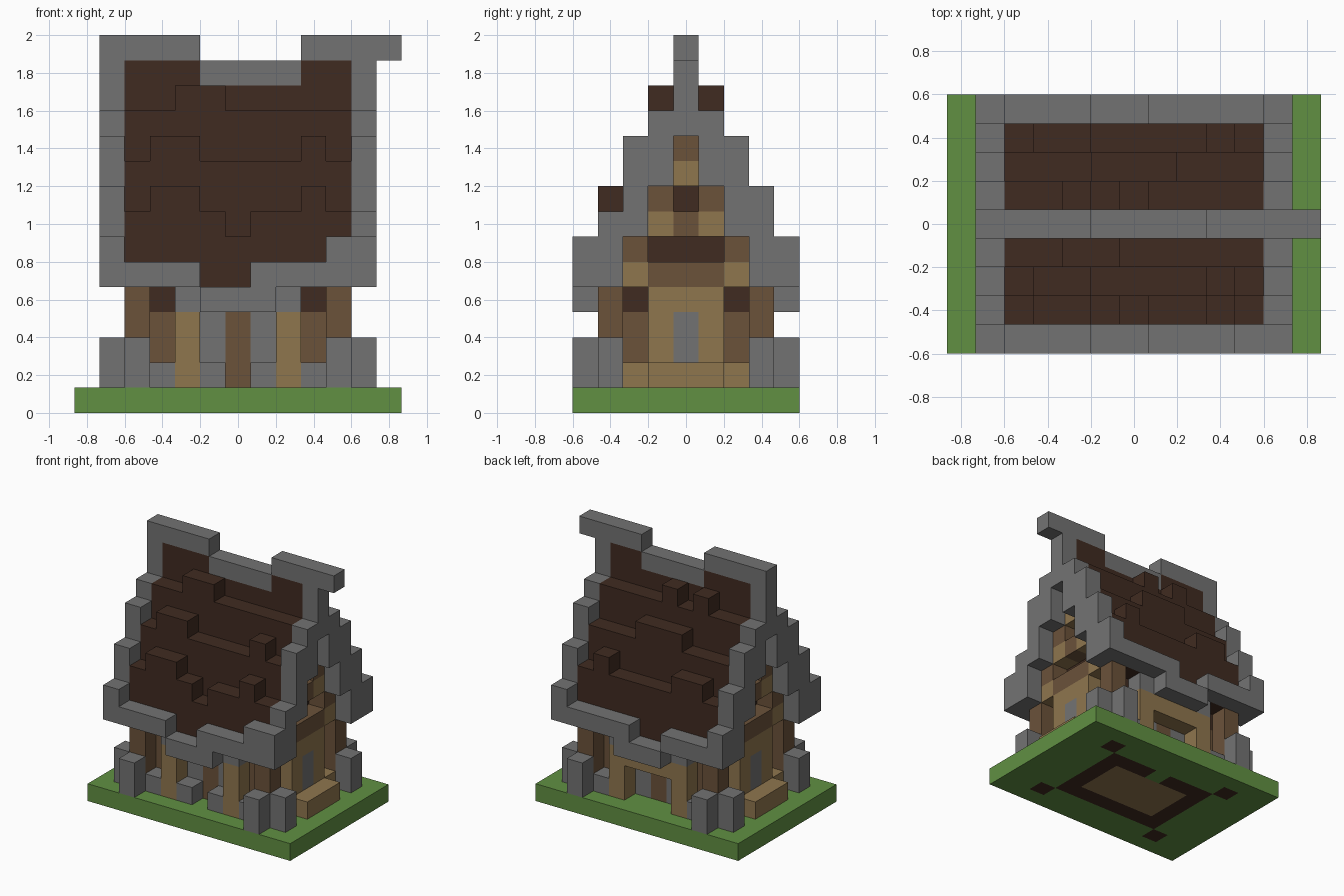
import bpy
import bmesh
from mathutils import Vector

if "Cube" in bpy.data.objects:
    bpy.data.objects.remove(bpy.data.objects["Cube"])

UNIT = 2 / 15  # edge of one block
cells = {}     # block position -> part name


def material(name, rgb):
    mat = bpy.data.materials.new(name)
    mat.use_nodes = True
    mat.diffuse_color = (*rgb, 1)
    mat.node_tree.nodes["Principled BSDF"].inputs["Base Color"].default_value = (*rgb, 1)
    return mat


grass = material("grass_green", (.119, .279, .055))
stone = material("stone_grey", (.171, .171, .171))
shingle = material("dark_brown", (.051, .024, .015))
timber = material("timber_brown", (.147, .084, .042))
plank = material("plank_tan", (.275, .181, .076))

PARTS = {
    "lawn": grass, "foundation": shingle, "floor": plank,
    "corner_stones": stone, "wall_stones": stone, "window_panes": stone, "door": stone,
    "corner_posts": timber, "timber_frame": timber, "plank_walls": plank, "doorstep": plank,
    "shutters": shingle, "roof_shingles": shingle, "eaves": stone, "verge": stone,
    "ridge": stone,
}


def span(value):
    lo, hi = value if isinstance(value, tuple) else (value, value)
    return range(lo, hi + 1)


def fill(part, xs, ys, zs, mirror=""):
    """Fill a range of blocks, mirrored in the named axes."""
    for x in span(xs):
        for y in span(ys):
            for z in span(zs):
                for sx in ((1, -1) if "x" in mirror else (1,)):
                    for sy in ((1, -1) if "y" in mirror else (1,)):
                        cells[x * sx, y * sy, z] = part


# Ground slab with the footprint showing underneath
fill("lawn", (-6, 6), (-4, 4), 0)
fill("foundation", (-3, 3), (-2, 2), 0)
fill("foundation", 4, 3, 0, "xy")
fill("lawn", 0, 2, 0)
fill("floor", (-2, 2), (-1, 1), 0)

# Corner posts and the stones leaning on them
fill("corner_posts", 4, 3, (1, 4), "xy")
fill("corner_stones", 5, 3, (1, 2), "xy")
fill("corner_stones", 4, 4, (1, 2), "xy")

# Long walls
fill("timber_frame", 3, 2, (1, 6), "xy")
fill("plank_walls", 2, 2, (1, 4), "xy")
fill("timber_frame", (-2, 2), 2, (4, 6), "y")
fill("timber_frame", 0, 2, (1, 3), "y")
fill("wall_stones", 1, 2, 1, "xy")
fill("window_panes", 1, 2, (2, 3), "xy")
fill("plank_walls", 2, 3, (1, 3), "xy")
fill("wall_stones", 2, 3, 4, "xy")
fill("wall_stones", 3, 3, 1, "xy")
fill("wall_stones", 1, -3, 1, "x")
fill("plank_walls", (-1, 1), 3, (3, 4))

# Gable walls, ground floor
fill("plank_walls", 3, 2, 1, "xy")
fill("plank_walls", 4, 2, 1, "xy")
fill("shutters", 3, 2, 4, "xy")
fill("plank_walls", 4, (-1, 1), (1, 4), "x")
fill("door", 4, 0, (2, 3), "x")
fill("doorstep", 5, (-1, 1), 1, "x")

# Gable walls, upper floor
fill("timber_frame", 4, (-1, 1), 5, "x")
fill("plank_walls", 4, 2, 5, "xy")
fill("timber_frame", 4, 2, 6, "xy")
fill("shutters", 3, (-1, 1), 6, "x")
fill("plank_walls", 4, 1, 7, "xy")
fill("timber_frame", 4, 1, 8, "xy")
fill("timber_frame", 4, 0, 7, "x")
fill("shutters", 3, 0, 8, "x")
fill("plank_walls", 4, 0, 9, "x")
fill("timber_frame", 4, 0, 10, "x")

# Stepped roof: two blocks up for each block in
for y in range(4):
    top = 13 - 2 * y
    fill("roof_shingles", (-4, 4), y, (top - 2, top), "y")

# Raised shingles, front then back
fill("roof_shingles", (-2, -1), -1, 12)
for row, top in ((-2, 10), (-3, 8)):
    fill("roof_shingles", (-3, -2), row, top)
    fill("roof_shingles", 3, row, top)
del cells[0, -3, 7]
fill("roof_shingles", -2, 1, 12)
fill("roof_shingles", 0, 1, 12)
fill("roof_shingles", (-1, 1), 2, 10)
fill("roof_shingles", (-3, -2), 3, 8)
fill("roof_shingles", 3, 3, 8)

# Eaves, sagging near the middle
fill("eaves", (-5, 5), 4, 5, "y")
for x in (-1, 0):
    for y in (-4, 4):
        del cells[x, y, 5]
fill("eaves", (-1, 1), 4, 4, "y")
fill("eaves", 4, -4, 6)

# Verge stones along both gables
for y, low, high in ((0, 11, 13), (1, 9, 11), (2, 7, 10), (3, 5, 8), (4, 5, 6)):
    fill("verge", 5, y, (low, high), "xy")
del cells[5, -3, 8]

# Ridge with a broken middle and an overhang on one end
fill("ridge", (-1, 2), 0, 13)
fill("ridge", (-5, -2), 0, 14)
fill("ridge", (3, 6), 0, 14)


def build(part, mat):
    """Make one object from the exposed block faces of a part."""
    bm = bmesh.new()
    for cell, owner in cells.items():
        if owner != part:
            continue
        centre = Vector(cell) + Vector((0, 0, .5))
        for axis in range(3):
            for sign in (1, -1):
                n = Vector((0, 0, 0))
                n[axis] = sign
                if tuple(int(a + b) for a, b in zip(cell, n)) in cells:
                    continue
                u = Vector((0, 0, 0))
                u[(axis + 1) % 3] = 1
                v = n.cross(u)
                corners = (u + v, v - u, -u - v, u - v)
                bm.faces.new([bm.verts.new((centre + (n + c) / 2) * UNIT) for c in corners])
    bmesh.ops.remove_doubles(bm, verts=bm.verts, dist=UNIT / 100)
    bmesh.ops.dissolve_limit(bm, angle_limit=.01, verts=bm.verts, edges=bm.edges)
    mesh = bpy.data.meshes.new(part)
    bm.to_mesh(mesh)
    bm.free()
    mesh.materials.append(mat)
    bpy.context.collection.objects.link(bpy.data.objects.new(part, mesh))


for part, mat in PARTS.items():
    build(part, mat)
